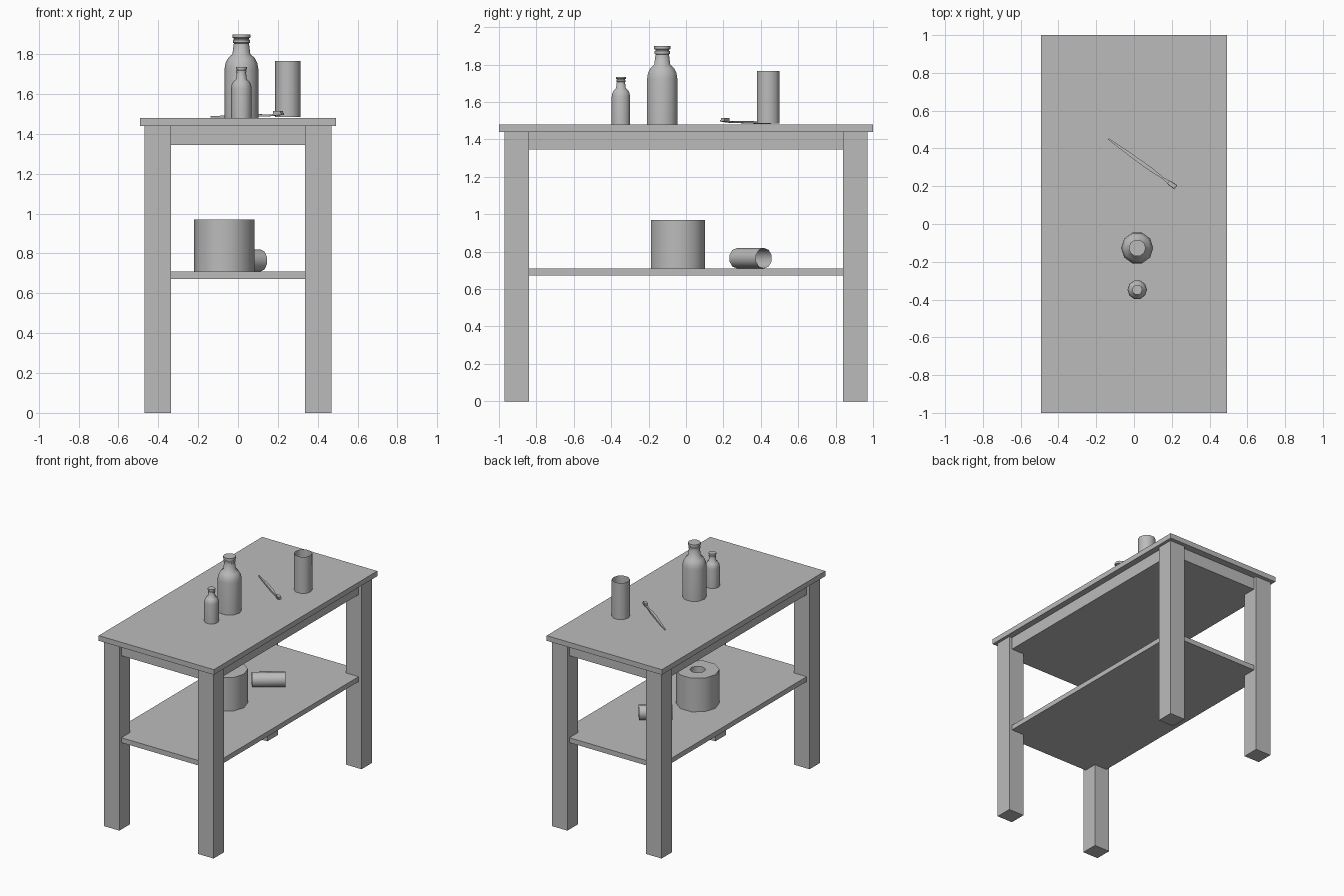
import bpy
import bmesh
import math
from mathutils import Matrix, Vector

cube = bpy.data.objects.get("Cube")
if cube:
    bpy.data.objects.remove(cube, do_unlink=True)

GREY = (0.5, 0.5, 0.5, 1.0)
grey = bpy.data.materials.new("plain grey")
grey.use_nodes = True
grey.diffuse_color = GREY
grey.node_tree.nodes["Principled BSDF"].inputs["Base Color"].default_value = GREY

TOP = 1.48      # upper face of the table top
SHELF = 0.71    # upper face of the shelf
SIDES = 10      # sides of every round part


def finish(name, bm, smooth=False):
    bmesh.ops.recalc_face_normals(bm, faces=bm.faces)
    mesh = bpy.data.meshes.new(name)
    bm.to_mesh(mesh)
    bm.free()
    mesh.materials.append(grey)
    obj = bpy.data.objects.new(name, mesh)
    bpy.context.collection.objects.link(obj)
    if smooth:
        bpy.ops.object.select_all(action='DESELECT')
        obj.select_set(True)
        bpy.context.view_layer.objects.active = obj
        bpy.ops.object.shade_smooth_by_angle(angle=math.radians(50))
    return obj


def box(name, low, high):
    low, high = Vector(low), Vector(high)
    bm = bmesh.new()
    place = Matrix.Translation((low + high) / 2) @ Matrix.Diagonal((*(high - low), 1))
    bmesh.ops.create_cube(bm, size=1, matrix=place)
    return finish(name, bm)


def lathe(name, profile, location, scale=1.0, closed=False):
    """Turn a profile of (radius, height) points around the z axis."""
    bm = bmesh.new()
    verts = [bm.verts.new((r, 0, z)) for r, z in profile]
    edges = [bm.edges.new(pair) for pair in zip(verts, verts[1:])]
    if closed:
        edges.append(bm.edges.new((verts[-1], verts[0])))
    bmesh.ops.spin(bm, geom=verts + edges, cent=(0, 0, 0), axis=(0, 0, 1),
                   angle=math.tau, steps=SIDES, use_merge=True)
    bmesh.ops.remove_doubles(bm, verts=bm.verts, dist=1e-5)
    obj = finish(name, bm, smooth=True)
    obj.location = location
    obj.scale = (scale,) * 3
    return obj


# Table: top, solid apron, shelf and four legs
box("table_top", (-0.493, -1, 1.44), (0.493, 1, TOP))
box("apron", (-0.445, -0.945, 1.345), (0.445, 0.945, 1.44))
box("shelf", (-0.445, -0.945, 0.672), (0.445, 0.945, SHELF))
for side, sx in (("right", -1), ("left", 1)):
    for end, sy in (("front", -1), ("back", 1)):
        xs = sorted((sx * 0.337, sx * 0.47))
        ys = sorted((sy * 0.84, sy * 0.97))
        box(f"{end}_{side}_leg", (xs[0], ys[0], 0), (xs[1], ys[1], 1.44))

# Two bottles sharing one profile
bottle = [(0, 0), (0.085, 0), (0.085, 0.245), (0.08, 0.275), (0.066, 0.302),
          (0.045, 0.32), (0.038, 0.375), (0.043, 0.378), (0.043, 0.392),
          (0.038, 0.395), (0.038, 0.4), (0.045, 0.403), (0.045, 0.42), (0, 0.42)]
lathe("large_bottle", bottle, (0.017, -0.127, TOP))
lathe("small_bottle", bottle, (0.017, -0.348, TOP), scale=0.607)

# Open cup with thin walls
lathe("cup", [(0, 0.004), (0.064, 0.004), (0.064, 0.287)], (0.25, 0.44, TOP))

# Thick roll with a hole through it
lathe("thick_roll", [(0.055, 0), (0.152, 0), (0.152, 0.26), (0.055, 0.26)],
      (-0.07, -0.043, SHELF), closed=True)

# Empty tube lying on the shelf
tube = lathe("empty_tube", [(0.055, -0.118), (0.055, 0.118)], (0.02, 0.345, SHELF + 0.055))
tube.rotation_euler = (0, math.radians(90), math.radians(37))

# Brush: tapered handle made from (distance, half width, low, high) stations
stations = [(0, 0.004, 0.002, 0.009), (0.08, 0.007, 0.002, 0.012),
            (0.2, 0.01, 0.006, 0.02), (0.28, 0.01, 0.007, 0.02),
            (0.35, 0.005, 0.008, 0.017), (0.385, 0.007, 0.01, 0.019),
            (0.4, 0.013, 0.012, 0.021), (0.44, 0.013, 0.016, 0.025)]
bm = bmesh.new()
rings = [[bm.verts.new((d, y, z)) for y, z in ((-w, lo), (w, lo), (w, hi), (-w, hi))]
         for d, w, lo, hi in stations]
for a, b in zip(rings, rings[1:]):
    for i in range(4):
        j = (i + 1) % 4
        bm.faces.new((a[i], a[j], b[j], b[i]))
bm.faces.new(rings[0])
bm.faces.new(rings[-1])
handle = finish("brush_handle", bm, smooth=True)
bristles = box("brush_bristles", (0.39, -0.011, 0.02), (0.436, 0.011, 0.034))
for part in (handle, bristles):
    part.location = (-0.135, 0.45, TOP)
    part.rotation_euler = (0, 0, math.atan2(-0.255, 0.355))
